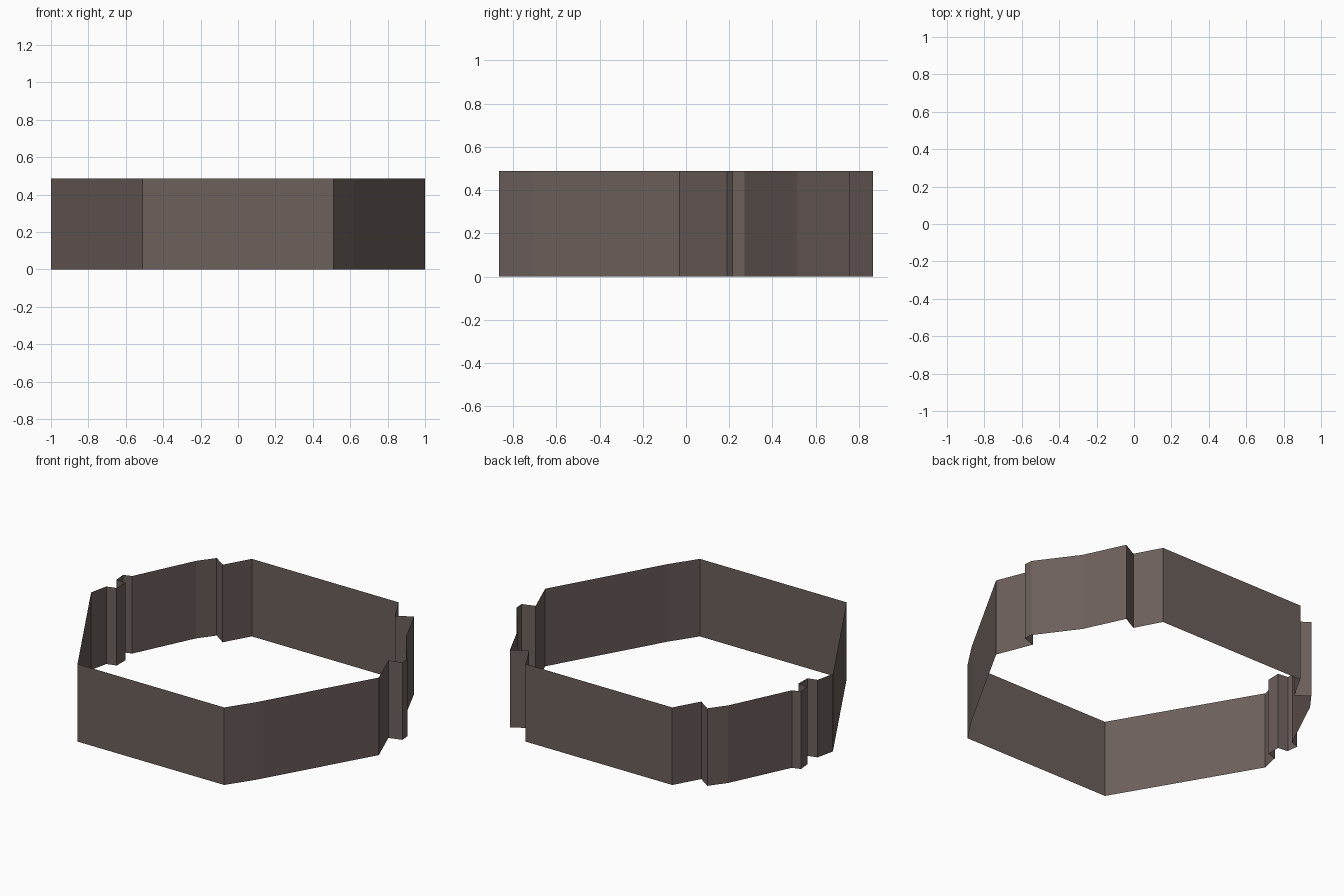
import bpy, bmesh

if "Cube" in bpy.data.objects:
    bpy.data.objects.remove(bpy.data.objects["Cube"])

HEIGHT = 0.487

# Plan outline, counter-clockwise: straight front and back, stepped sides
right_side = [(0.51, -0.865), (0.62, -0.70), (1.0, -0.03), (0.912, 0.19),
              (0.992, 0.215), (0.988, 0.27), (0.81, 0.51), (0.693, 0.758),
              (0.597, 0.705), (0.51, 0.865)]
left_side = [(-0.51, 0.865), (-0.60, 0.705), (-0.68, 0.76), (-0.755, 0.66),
             (-0.935, 0.285), (-0.987, 0.268), (-0.98, 0.195), (-0.914, 0.188),
             (-0.915, 0.102), (-0.975, 0.085), (-1.0, -0.03), (-0.51, -0.865)]
outline = right_side + left_side

# Single flat colour
stone = bpy.data.materials.new("grey_brown")
stone.diffuse_color = (0.15, 0.115, 0.105, 1.0)
stone.use_nodes = True
stone.node_tree.nodes["Principled BSDF"].inputs["Base Color"].default_value = stone.diffuse_color

# Open wall band: one thin upright face per outline edge, no top or bottom
bm = bmesh.new()
low = [bm.verts.new((x, y, 0)) for x, y in outline]
high = [bm.verts.new((x, y, HEIGHT)) for x, y in outline]
n = len(outline)
for i in range(n):
    j = (i + 1) % n
    bm.faces.new((low[i], low[j], high[j], high[i]))

mesh = bpy.data.meshes.new("wall_band")
bm.to_mesh(mesh)
bm.free()
mesh.materials.append(stone)
wall = bpy.data.objects.new("wall_band", mesh)
bpy.context.collection.objects.link(wall)
